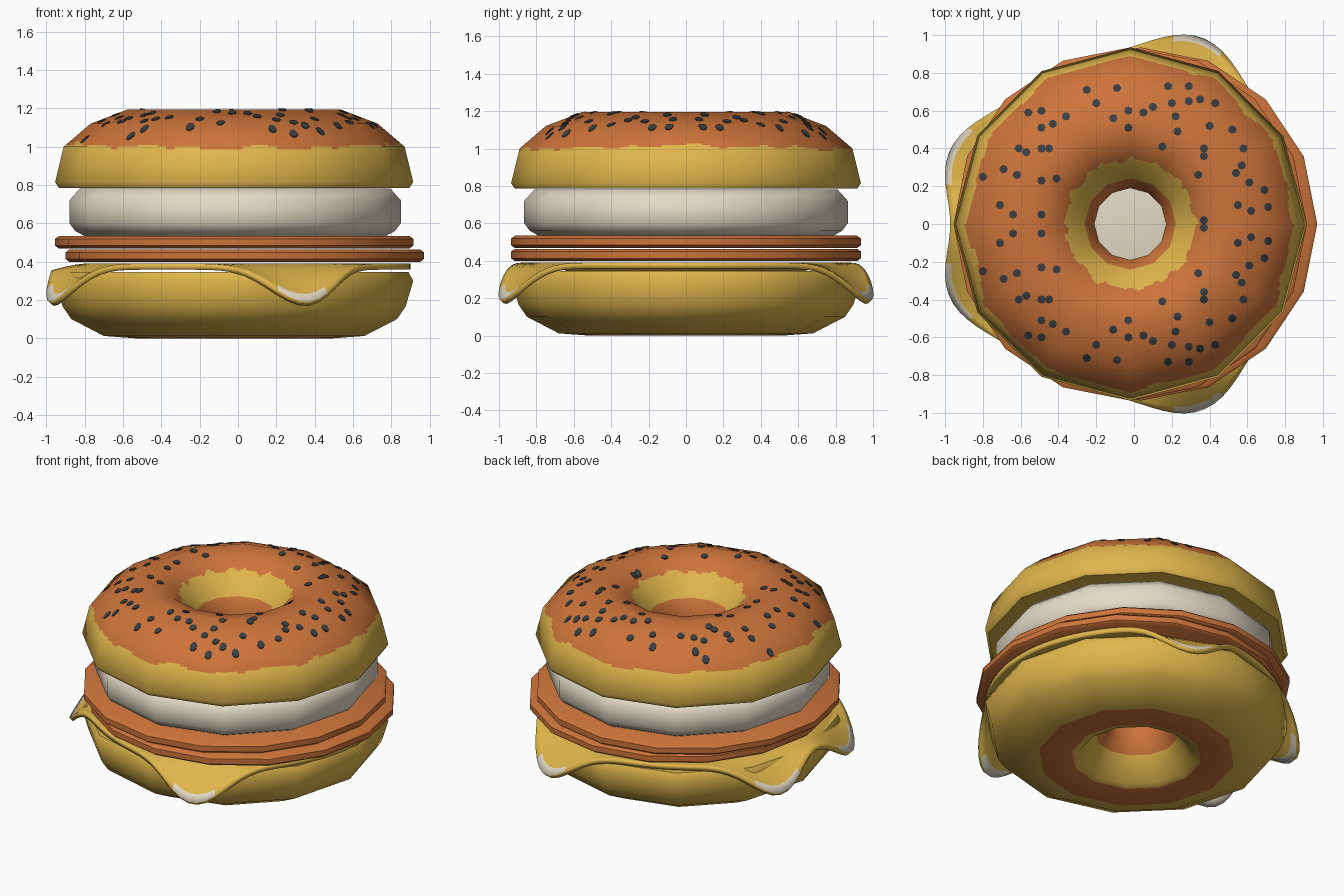
import bpy, math
from mathutils import Vector

if "Cube" in bpy.data.objects:
    bpy.data.objects.remove(bpy.data.objects["Cube"])

def material(name, rgb):
    lin = [((c / 255 + 0.055) / 1.055) ** 2.4 for c in rgb]
    m = bpy.data.materials.new(name)
    m.diffuse_color = (*lin, 1)
    m.use_nodes = True
    m.node_tree.nodes["Principled BSDF"].inputs["Base Color"].default_value = m.diffuse_color
    return m

GOLD = material("golden dough", (224, 182, 76))
CRUST = material("orange crust", (205, 116, 58))
WHITE = material("egg white", (228, 219, 200))
DARK = material("dark seed", (56, 62, 67))

def make_object(name, verts, faces, mats):
    me = bpy.data.meshes.new(name)
    me.from_pydata(verts, [], faces)
    for m in mats:
        me.materials.append(m)
    ob = bpy.data.objects.new(name, me)
    bpy.context.collection.objects.link(ob)
    return ob

def lathe(name, prof, sides, cx, mats, rule=None, step=9, sub=1, sharp=50):
    """Spin a profile (r, z) into an n-sided ring with smooth normals.
    step and sub refine the flat facets so colour rules get a fine border."""
    verts, norms, faces, mids = [], [], [], []
    cols = sides * sub
    ring = []
    for j in range(cols):
        k, t = divmod(j, sub)
        a = 2 * math.pi * k / sides
        b = 2 * math.pi * (k + 1) / sides
        f = t / sub
        ring.append((math.cos(a) * (1 - f) + math.cos(b) * f,
                     math.sin(a) * (1 - f) + math.sin(b) * f,
                     2 * math.pi * j / cols))
    segs = [(Vector(p), Vector(q)) for p, q in zip(prof, prof[1:])]
    sn = [Vector((q.y - p.y, p.x - q.x)).normalized() for p, q in segs]

    def blend(i, k):
        if 0 <= k < len(sn) and sn[i].angle(sn[k]) < math.radians(sharp):
            return (sn[i] + sn[k]).normalized()
        return sn[i]

    for i, (p, q) in enumerate(segs):
        n0, n1 = blend(i, i - 1), blend(i, i + 1)
        count = max(1, math.ceil((q - p).length / step))
        base = len(verts)
        for s in range(count + 1):
            pt, n = p.lerp(q, s / count), n0.lerp(n1, s / count).normalized()
            for x, y, a in ring:
                verts.append((cx + pt.x * x, pt.x * y, pt.y))
                norms.append((n.x * math.cos(a), n.x * math.sin(a), n.y))
        for s in range(count):
            m = p.lerp(q, (s + 0.5) / count)
            for j in range(cols):
                k = (j + 1) % cols
                a, b = base + s * cols, base + (s + 1) * cols
                faces.append((a + j, a + k, b + k, b + j))
                mids.append(rule(m.x, m.y, ring[j][2]) if rule else 0)
    ob = make_object(name, verts, faces, mats)
    me = ob.data
    for poly, mi in zip(me.polygons, mids):
        poly.material_index = mi
        poly.use_smooth = True
    me.normals_split_custom_set_from_vertices(norms)
    return ob

def wobble(a):
    return math.sin(17 * a + 1) * 0.5 + math.sin(29 * a) * 0.3 + math.sin(9 * a + 2) * 0.4

# top bagel half: crust on top, golden side and hole slope
TOP = [(0.2, 0.785), (0.915, 0.785), (0.935, 0.815), (0.89, 1.0), (0.75, 1.12),
       (0.555, 1.195), (0.42, 1.17), (0.34, 1.11), (0.25, 1.0), (0.19, 0.92), (0.2, 0.785)]

def top_rule(r, z, a):
    if r < 0.24:
        return 1
    if r < 0.555:
        return int(z > 0.8 and r > 0.35 + 0.015 * wobble(a))
    return int(z > 1.02 - 0.025 * abs(math.sin(a)) + 0.013 * wobble(a))

CX = -0.02
lathe("top_bagel", TOP, 12, CX, [GOLD, CRUST], top_rule, 0.015, 10)

# bottom bagel half: browned ring underneath
BOTTOM = [(0.2, 0.345), (0.19, 0.24), (0.25, 0.16), (0.35, 0.02), (0.42, 0.004), (0.52, 0.0),
          (0.68, 0.012), (0.85, 0.10), (0.895, 0.165), (0.935, 0.30), (0.91, 0.345), (0.2, 0.345)]

def bottom_rule(r, z, a):
    return int(r < 0.245 or (0.40 < r < 0.61 and z < 0.1))

lathe("bottom_bagel", BOTTOM, 12, CX, [GOLD, CRUST], bottom_rule, 0.03, 4)

# egg patty
lathe("egg", [(0.001, 0.53), (0.78, 0.53), (0.835, 0.56), (0.865, 0.60), (0.865, 0.72),
              (0.81, 0.782), (0.001, 0.782)], 12, -0.015, [WHITE])

# two meat slices
for name, cx, z0 in (("lower_meat_slice", 0.035, 0.398), ("upper_meat_slice", CX, 0.468)):
    z1 = z0 + 0.066
    lathe(name, [(0.001, z0), (0.915, z0), (0.935, z0 + 0.015), (0.935, z1 - 0.015),
                 (0.915, z1), (0.001, z1)], 16, cx, [CRUST])

# cheese slice with four drooping corners and pale tips
CORNERS = [70, 159, 201, 290]

def bump(deg, sigma):
    return sum(math.exp(-0.5 * (((deg - c + 180) % 360 - 180) / sigma) ** 2) for c in CORNERS)

verts, faces, tips = [(0, 0, 0.39)], [], []
COLS = 120
ROWS = [0.0, 0.3, 0.5, 0.7, 0.85, 1.0]
for s in ROWS:
    for j in range(COLS):
        d = 360 * j / COLS
        r = 0.8 + s * (0.1 + 0.15 * bump(d, 12.5))
        a = math.radians(d)
        verts.append((r * math.cos(a), r * math.sin(a), 0.39 - 0.2 * bump(d, 9.5) * s ** 1.4))
for j in range(COLS):
    k = (j + 1) % COLS
    faces.append((0, 1 + j, 1 + k))
    tips.append(0)
    for i in range(len(ROWS) - 1):
        a, b = 1 + i * COLS, 1 + (i + 1) * COLS
        faces.append((a + j, b + j, b + k, a + k))
        tips.append(int(i == len(ROWS) - 2 and bump(360 * (j + 0.5) / COLS, 9.5) > 0.72))
cheese = make_object("cheese_slice", verts, faces, [GOLD, WHITE])
for poly, t in zip(cheese.data.polygons, tips):
    poly.material_index = t
    poly.use_smooth = True
mod = cheese.modifiers.new("thickness", 'SOLIDIFY')
mod.thickness = 0.032
mod.offset = -1
mod.material_offset_rim = -1
bpy.context.view_layer.objects.active = cheese
cheese.select_set(True)
bpy.ops.object.shade_smooth_by_angle(angle=math.radians(40))

# seeds: thin discs laid on the crust, mirrored front to back
SEEDS = [(-.25, .71), (-.09, .72), (.18, .73), (.29, .73), (.20, .64), (.29, .65), (.35, .66),
         (.43, .64), (-.20, .64), (.10, .62), (.05, .59), (-.11, .56), (-.03, .51), (.15, .41),
         (.23, .49), (-.56, .59), (-.49, .60), (-.49, .51), (-.43, .53), (-.36, .57), (-.61, .40),
         (-.57, .38), (-.49, .40), (-.45, .40), (-.69, .29), (-.62, .26), (-.49, .23), (-.41, .24),
         (-.80, .25), (-.71, .10), (-.64, .05), (-.49, .05), (.37, .40), (.37, .36), (.34, .26),
         (.37, .02), (.54, .27), (.57, .31), (.52, .50), (.71, .09), (.61, .22), (.55, .10),
         (.69, .18), (.40, .52), (.22, .57), (.58, .40), (.62, .07), (-.03, .60)]
SLOPE = sorted(TOP[3:8])

def crust_point(x, y, lift):
    dx = x - CX
    a = math.atan2(y, dx) % (math.pi / 6) - math.pi / 12
    r = math.hypot(dx, y) * math.cos(a) / math.cos(math.pi / 12)
    for (r0, z0), (r1, z1) in zip(SLOPE, SLOPE[1:]):
        if r <= r1:
            break
    return (x, y, z0 + (z1 - z0) * (r - r0) / (r1 - r0) + lift)

verts, faces = [], []
for sx, sy in SEEDS:
    for side in (1, -1):
        base = len(verts)
        verts.append(crust_point(sx, sy * side, 0.006))
        for lift in (0.005, -0.003):
            for k in range(8):
                a = math.pi * k / 4
                verts.append(crust_point(sx + 0.022 * math.cos(a), sy * side + 0.022 * math.sin(a), lift))
        for k in range(8):
            n = (k + 1) % 8
            faces.append((base, base + 1 + k, base + 1 + n))
            faces.append((base + 1 + k, base + 9 + k, base + 9 + n, base + 1 + n))
make_object("seeds", verts, faces, [DARK])
